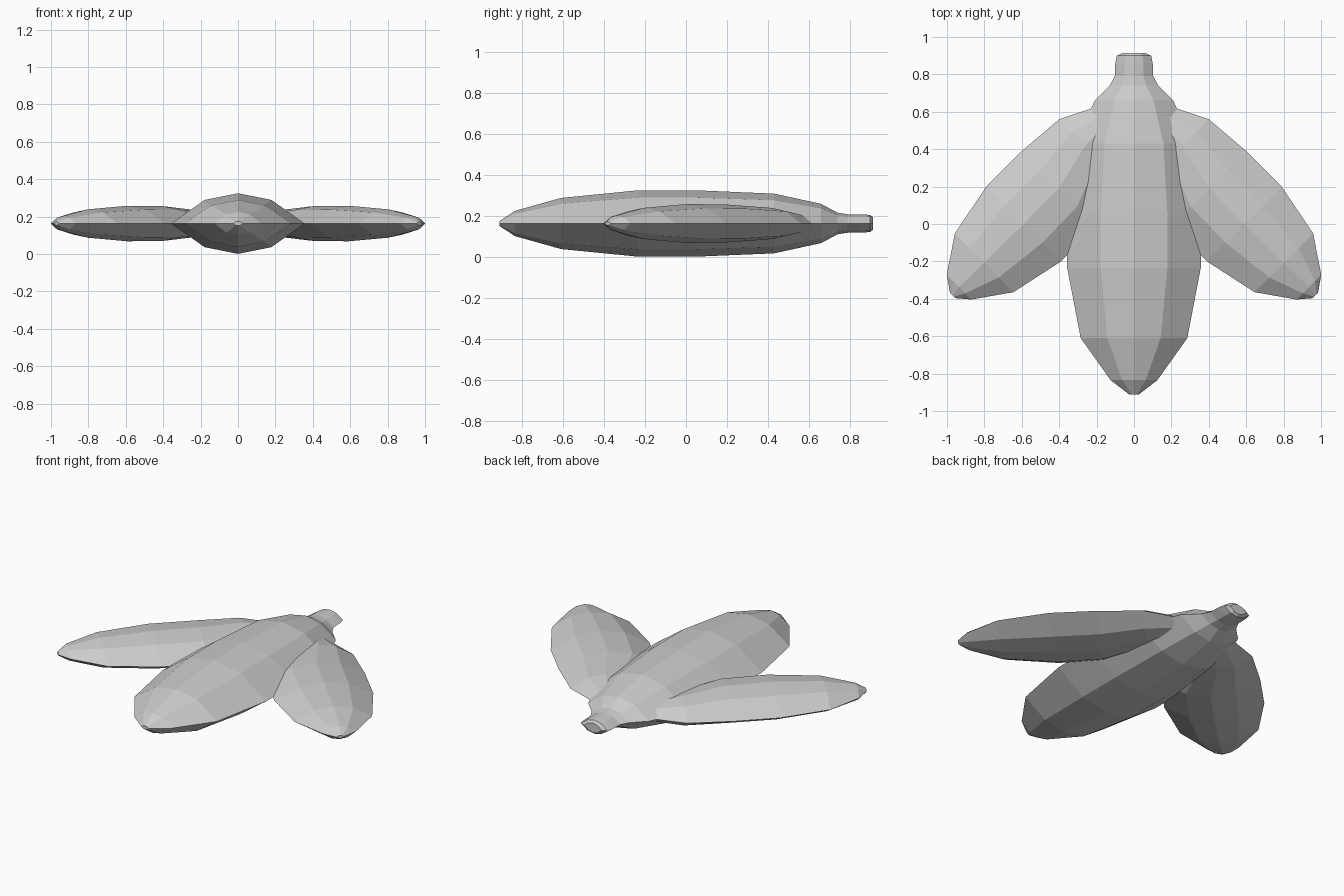
import bpy, bmesh
from mathutils import Vector

if "Cube" in bpy.data.objects:
    bpy.data.objects.remove(bpy.data.objects["Cube"])

ZC = 0.163
# Eight-sided flattened cross-section (sideways, up) as fractions
SECTION = [(1, 0), (.5, .78), (0, 1), (-.5, .78),
           (-1, 0), (-.5, -.78), (0, -1), (.5, -.78)]


def loft(name, stations, side):
    """stations: (x, y, half width, half height); side: direction of the width."""
    bm = bmesh.new()
    rings = []
    for x, y, w, h in stations:
        c = Vector((x, y, ZC))
        rings.append([bm.verts.new(c + side * (u * w) + Vector((0, 0, v * h)))
                      for u, v in SECTION])
    n = len(SECTION)
    for a, b in zip(rings, rings[1:]):
        for i in range(n):
            j = (i + 1) % n
            bm.faces.new((a[i], a[j], b[j], b[i]))
    bm.faces.new(rings[0])
    bm.faces.new(rings[-1])
    bmesh.ops.recalc_face_normals(bm, faces=bm.faces)
    mesh = bpy.data.meshes.new(name)
    bm.to_mesh(mesh)
    bm.free()
    obj = bpy.data.objects.new(name, mesh)
    bpy.context.collection.objects.link(obj)
    return obj


# Central lobe with its stem
profile = [(-.912, .025, .012), (-.835, .125, .062), (-.61, .285, .125),
           (-.235, .357, .162), (.05, .357, .162), (.43, .315, .146),
           (.66, .21, .096), (.74, .13, .053), (.79, .103, .045),
           (.86, .1, .044), (.9, .092, .042), (.914, .06, .03)]
loft("centre_lobe", [(0, y, w, h) for y, w, h in profile], Vector((1, 0, 0)))

# Side lobes, mirrored: outer and inner outline points plus half height
outline = [((.19, .63), (.05, .49), .045),
           ((.4, .56), (.12, .28), .076),
           ((.6, .39), (.205, -.005), .093),
           ((.79, .2), (.39, -.2), .095),
           ((.957, -.05), (.645, -.365), .076),
           ((1.0, -.27), (.87, -.405), .04),
           ((.985, -.37), (.955, -.395), .01)]
for sign, label in ((1, "right"), (-1, "left")):
    stations = []
    for (ox, oy), (ix, iy), h in outline:
        width = ((ox - ix) ** 2 + (oy - iy) ** 2) ** .5 / 2
        stations.append((sign * (ox + ix) / 2, (oy + iy) / 2, width, h))
    loft(label + "_lobe", stations, Vector((sign, 1, 0)).normalized())
